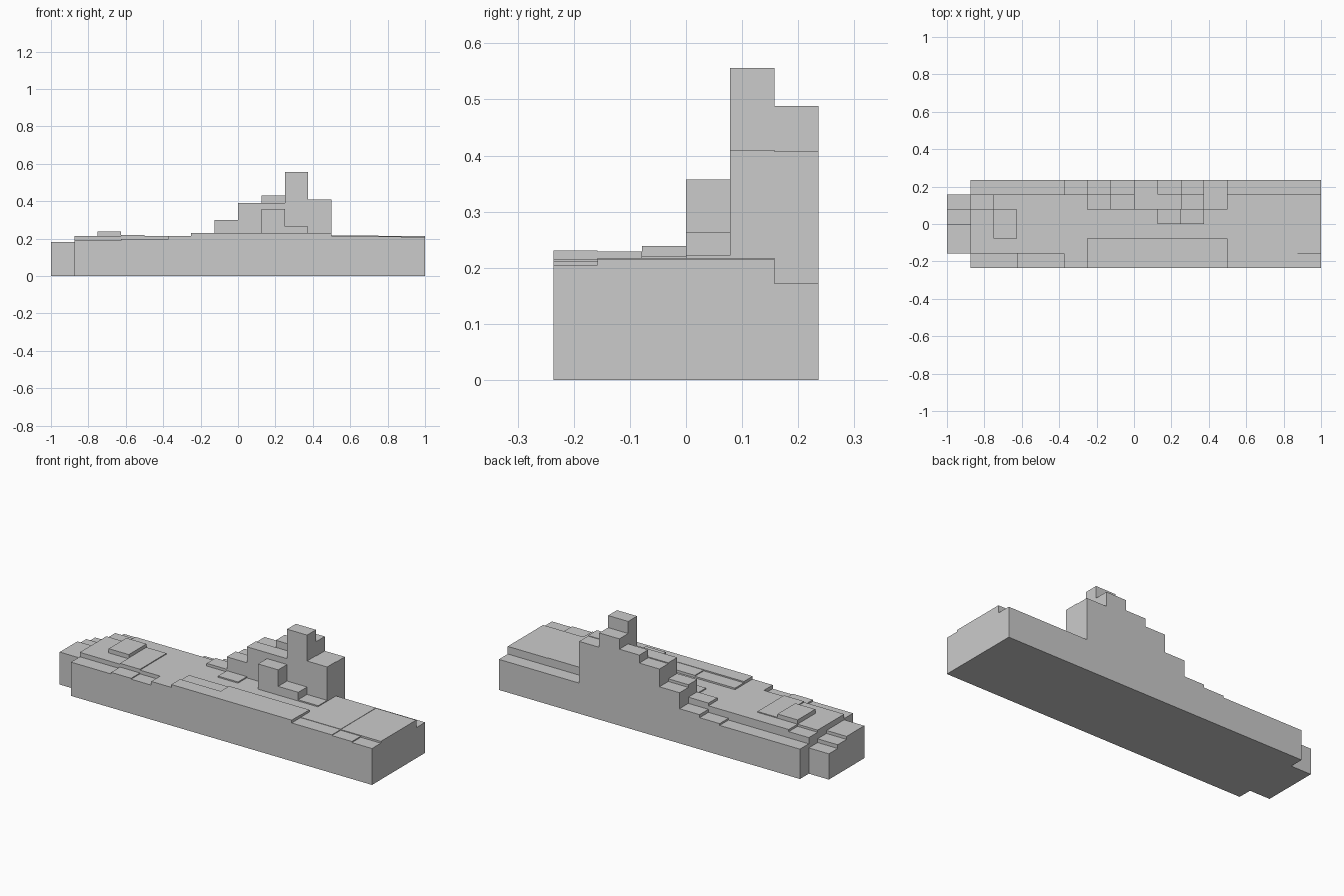
import bpy, bmesh

if "Cube" in bpy.data.objects:
    bpy.data.objects.remove(bpy.data.objects["Cube"])

NX, NY = 16, 6
DX, DY = 0.125, 0.4725 / 6
X0, Y0 = -1.0, -0.23625
height, part = {}, {}


def patch(name, x, y, n, z, rows=1):
    """Raise n columns from position x, in deck strip y (0 = front), to height z."""
    i0 = round((x - X0) / DX)
    for i in range(i0, i0 + n):
        for j in range(y, y + rows):
            height[i, j], part[i, j] = z, name


# main deck
patch("hull", -0.875, 0, 15, 0.215, 6)
patch("hull", -0.625, 1, 1, 0.22, 3)
patch("hull", 0.5, 1, 2, 0.217, 4)
# stepped end block, narrower than the hull
patch("end_block", -1.0, 1, 1, 0.183, 2)
patch("end_block", -1.0, 3, 1, 0.166)
patch("end_block", -1.0, 4, 1, 0.145)
patch("hull", -0.875, 4, 1, 0.203)
# front side rail, strip 0 and 1
for k, z in enumerate((0.19, 0.19, 0.199, 0.194)):
    patch("hull", -0.875 + k * DX, 0, 1, z)
patch("hull", -0.25, 0, 6, 0.231)
patch("hull", -0.25, 1, 2, 0.224)
patch("hull", 0.0, 1, 4, 0.229)
patch("hull", 0.75, 0, 1, 0.211)
patch("hull", 0.875, 0, 1, 0.205)
# lowered back ledge
patch("hull", -0.875, 5, 4, 0.168)
patch("hull", -0.375, 5, 1, 0.178)
patch("hull", 0.5, 5, 4, 0.172)
# hatch
patch("hatch", -0.75, 2, 1, 0.239, 2)
# stepped tower
patch("tower", -0.25, 4, 1, 0.23)
patch("tower", -0.25, 5, 1, 0.195)
patch("tower", -0.125, 3, 1, 0.222)
patch("tower", -0.125, 4, 1, 0.30)
patch("tower", -0.125, 5, 1, 0.285)
patch("tower", 0.0, 4, 2, 0.39)
patch("tower", 0.0, 5, 1, 0.385)
patch("tower", 0.125, 5, 1, 0.43)
patch("tower", 0.25, 4, 1, 0.556)
patch("tower", 0.25, 5, 1, 0.488)
patch("tower", 0.375, 4, 1, 0.41)
patch("tower", 0.375, 5, 1, 0.407)
# small cabin in front of the tower
patch("cabin", 0.125, 3, 1, 0.357)
patch("cabin", 0.25, 3, 1, 0.264)
patch("cabin", 0.375, 3, 1, 0.222)


def build(name):
    """Skin the cells of one part: top, bottom and exposed walls only."""
    bm = bmesh.new()

    def quad(*pts):
        bm.faces.new([bm.verts.new(p) for p in pts])

    for (i, j), z in height.items():
        if part[i, j] != name:
            continue
        a, b = X0 + i * DX, X0 + (i + 1) * DX
        c, d = Y0 + j * DY, Y0 + (j + 1) * DY
        quad((a, c, z), (b, c, z), (b, d, z), (a, d, z))
        quad((a, d, 0), (b, d, 0), (b, c, 0), (a, c, 0))
        for di, dj, p, q in ((0, -1, (a, c), (b, c)), (1, 0, (b, c), (b, d)),
                             (0, 1, (b, d), (a, d)), (-1, 0, (a, d), (a, c))):
            low = height.get((i + di, j + dj), 0)
            if low < z:
                quad((*p, low), (*q, low), (*q, z), (*p, z))
    bmesh.ops.remove_doubles(bm, verts=bm.verts, dist=1e-5)
    bmesh.ops.dissolve_limit(bm, angle_limit=0.01, verts=bm.verts, edges=bm.edges)
    me = bpy.data.meshes.new(name)
    bm.to_mesh(me)
    bm.free()
    bpy.context.collection.objects.link(bpy.data.objects.new(name, me))


for name in sorted(set(part.values())):
    build(name)
